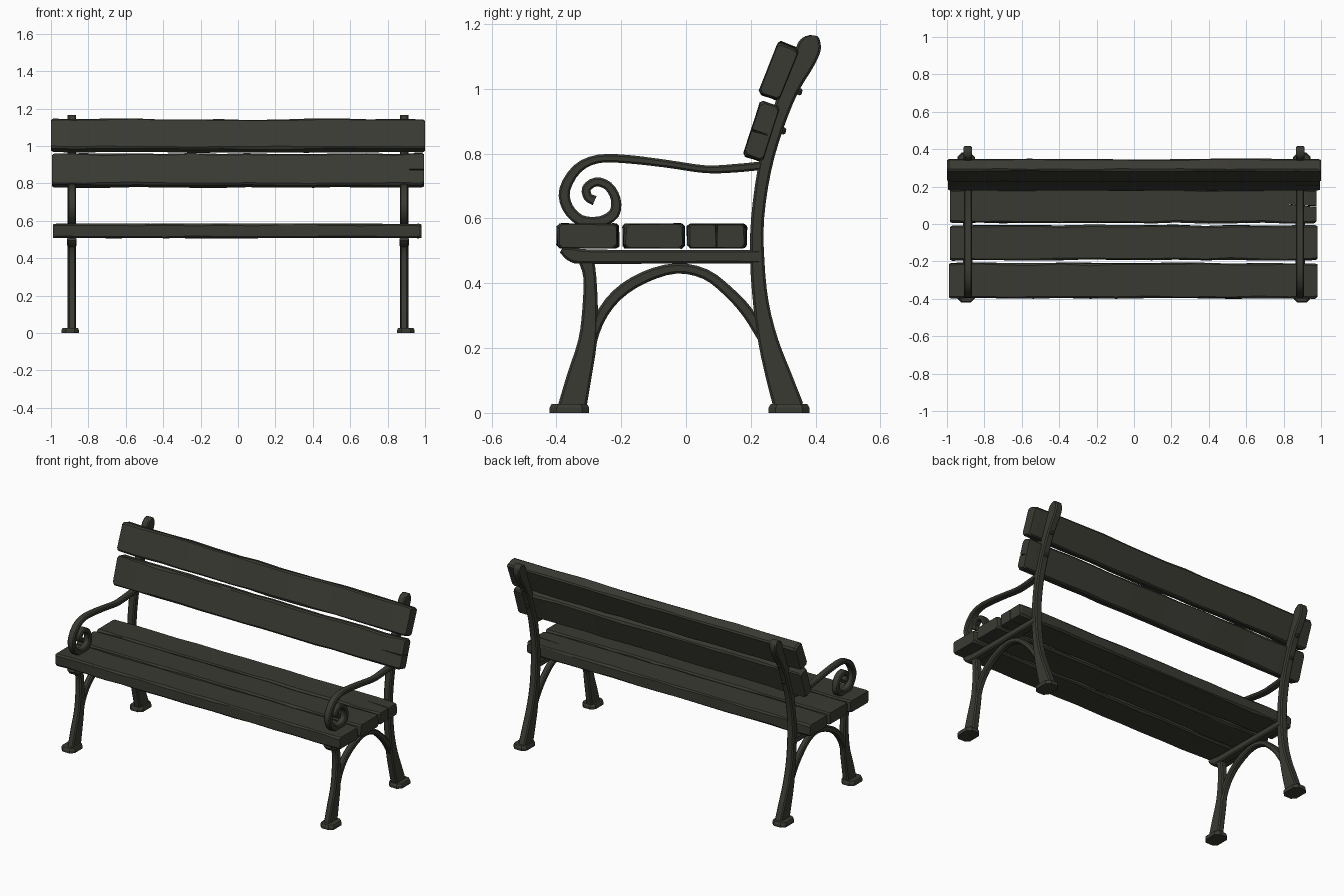
import bpy, bmesh, math, random
from mathutils import Vector

if "Cube" in bpy.data.objects:
    bpy.data.objects.remove(bpy.data.objects["Cube"])

random.seed(4)
SIDE = 0.888  # distance of each iron frame from the centre

dark = bpy.data.materials.new("dark olive grey")
dark.diffuse_color = (0.042, 0.042, 0.033, 1)
dark.use_nodes = True
dark.node_tree.nodes["Principled BSDF"].inputs["Base Color"].default_value = dark.diffuse_color


def make_object(name, bm, mirror=False, smooth=None):
    bmesh.ops.recalc_face_normals(bm, faces=bm.faces)
    me = bpy.data.meshes.new(name)
    bm.to_mesh(me)
    bm.free()
    me.materials.append(dark)
    ob = bpy.data.objects.new(name, me)
    bpy.context.collection.objects.link(ob)
    if smooth:
        bpy.context.view_layer.objects.active = ob
        ob.select_set(True)
        bpy.ops.object.shade_smooth_by_angle(angle=math.radians(smooth))
        ob.select_set(False)
    if mirror:
        ob.modifiers.new("Mirror", 'MIRROR')
    return ob


def loft(bm, rings):
    """Skin a list of equal rings and close both ends."""
    vs = [[bm.verts.new(p) for p in r] for r in rings]
    n = len(vs[0])
    for a, b in zip(vs, vs[1:]):
        for i in range(n):
            bm.faces.new((a[i], a[(i + 1) % n], b[(i + 1) % n], b[i]))
    bm.faces.new(vs[0])
    bm.faces.new(vs[-1])


def section(w, t, c):
    """Chamfered rectangle, w by t."""
    a, b = w / 2, t / 2
    return [(-a + c, -b), (a - c, -b), (a, -b + c), (a, b - c),
            (a - c, b), (-a + c, b), (-a, b - c), (-a, -b + c)]


def spline(pts, sub):
    """Smooth curve through points of (y, z, width)."""
    p = [Vector(q) for q in pts]
    p = [2 * p[0] - p[1]] + p + [2 * p[-1] - p[-2]]
    out = []
    for i in range(1, len(p) - 2):
        a, b, c, d = p[i - 1:i + 3]
        for s in range(sub):
            t = s / sub
            out.append(0.5 * (2 * b + (c - a) * t + (2 * a - 5 * b + 4 * c - d) * t * t
                              + (3 * b - a - 3 * c + d) * t ** 3))
    return out + [p[-2]]


def iron_bar(name, pts, thick, sub=3, chamfer=0.007):
    """Flat iron bar swept along a side-view path, on both frames."""
    path = spline(pts, sub)
    rings = []
    for i, q in enumerate(path):
        d = path[min(i + 1, len(path) - 1)] - path[max(i - 1, 0)]
        d = Vector((d.x, d.y)).normalized()
        rings.append([(SIDE + t, q.x - d.y * w, q.y + d.x * w)
                      for w, t in section(q.z, thick, chamfer)])
    bm = bmesh.new()
    loft(bm, rings)
    return make_object(name, bm, True, 35)


# Iron frames: legs, post, rail, brace and scrolled arm
iron_bar("front_leg", [(-0.352, 0.015, 0.088), (-0.33, 0.11, 0.076), (-0.304, 0.22, 0.058),
                       (-0.296, 0.32, 0.048), (-0.297, 0.42, 0.04), (-0.31, 0.48, 0.05)], 0.04)
iron_bar("back_leg_and_post",
         [(0.318, 0.015, 0.092), (0.287, 0.11, 0.08), (0.254, 0.22, 0.062),
          (0.231, 0.34, 0.048), (0.22, 0.47, 0.044), (0.221, 0.6, 0.04), (0.242, 0.75, 0.042),
          (0.276, 0.88, 0.048), (0.32, 1.0, 0.056), (0.36, 1.08, 0.07),
          (0.381, 1.13, 0.074), (0.391, 1.155, 0.048), (0.393, 1.165, 0.022)], 0.046)
iron_bar("seat_rail", [(-0.385, 0.503, 0.018), (-0.35, 0.488, 0.046), (-0.29, 0.482, 0.044),
                       (0.0, 0.482, 0.042), (0.225, 0.482, 0.042)], 0.05)
iron_bar("arched_brace", [(-0.304, 0.17, 0.03), (-0.272, 0.28, 0.034), (-0.215, 0.362, 0.036),
                          (-0.13, 0.418, 0.036), (-0.03, 0.446, 0.032), (0.06, 0.428, 0.032),
                          (0.13, 0.375, 0.033), (0.19, 0.31, 0.036), (0.245, 0.22, 0.034)], 0.036)
iron_bar("scrolled_armrest",
         [(0.235, 0.763, 0.026), (0.15, 0.755, 0.026), (0.06, 0.752, 0.024), (-0.06, 0.769, 0.024),
          (-0.18, 0.783, 0.026), (-0.27, 0.784, 0.026), (-0.335, 0.754, 0.03),
          (-0.374, 0.69, 0.034), (-0.366, 0.635, 0.034), (-0.325, 0.594, 0.034),
          (-0.265, 0.59, 0.034), (-0.222, 0.615, 0.034), (-0.217, 0.66, 0.03),
          (-0.24, 0.7, 0.028), (-0.278, 0.713, 0.028), (-0.307, 0.693, 0.028),
          (-0.302, 0.666, 0.028), (-0.282, 0.655, 0.03)], 0.043, 3, 0.006)

# Foot plates
bm = bmesh.new()
for y, length in ((-0.36, 0.122), (0.318, 0.126)):
    loft(bm, [[(0.897 + a * k, y + b * k, z) for a, b in section(0.092, length, 0.022)]
              for z, k in ((0, 1), (0.016, 1), (0.027, 0.9))])
make_object("foot_plates", bm, True)

# Bolts on the back of the posts
bm = bmesh.new()
for y, z in ((0.346, 0.993), (0.296, 0.872)):
    rings = []
    for d, r in ((-0.012, 0.012), (0.007, 0.012), (0.012, 0.007)):
        rings.append([(SIDE + r * math.cos(k * math.pi / 3), y + d + 0.3 * r * math.sin(k * math.pi / 3),
                       z - 0.35 * d + r * math.sin(k * math.pi / 3)) for k in range(6)])
    loft(bm, rings)
make_object("post_bolts", bm, True)


def plank(name, x0, x1, y, z, w, t, lean=0.0):
    """Hand-hewn board: w across, t thick, leaned about x."""
    ca, sa = math.cos(lean), math.sin(lean)
    n = 13
    rings = []
    for i in range(n + 1):
        end = i in (0, n)
        x = x0 + (x1 - x0) * i / n
        if 0 < i < n:
            x += random.uniform(-0.03, 0.03)
        stations = [(x, 0.93 if end else 1)]
        if i == 0:
            stations.append((x + 0.012, 1))
        elif i == n:
            stations.insert(0, (x - 0.012, 1))
        wob = random.uniform(-0.003, 0.003)
        for xs, k in stations:
            ring = []
            for a, b in section(w * k, t * k, random.uniform(0.006, 0.012)):
                a += random.uniform(-0.0025, 0.0025) + wob
                b += random.uniform(-0.0015, 0.0015)
                ring.append((xs, y + a * ca - b * sa, z + a * sa + b * ca))
            rings.append(ring)
    bm = bmesh.new()
    loft(bm, rings)
    return make_object(name, bm, smooth=18)


# Seat boards
plank("seat_board_front", -0.99, 0.98, -0.302, 0.546, 0.188, 0.076)
plank("seat_board_middle", -0.985, 0.98, -0.1, 0.546, 0.186, 0.076)
seat_rear = plank("seat_board_rear", -0.985, 0.975, 0.096, 0.546, 0.18, 0.074)

# Backrest boards
back_low = plank("back_board_lower", -0.995, 0.995, 0.233, 0.868, 0.176, 0.064, math.radians(72))
plank("back_board_upper", -1.0, 1.0, 0.287, 1.055, 0.17, 0.07, math.radians(68.5))


def crack(name, target, tip, mouth, depth, up):
    """Wedge-shaped split cut into a board from its end."""
    tip, mouth, up = Vector(tip), Vector(mouth), Vector(up)
    side = (mouth - tip).cross(up).normalized() * 0.004
    bm = bmesh.new()
    loft(bm, [[tip + up * h, mouth + side * s + up * h, mouth - side * s + up * h]
              for h, s in ((0.03, 1.2), (-depth, 0.4))])
    cutter = make_object(name, bm)
    cutter.hide_render = True
    cutter.hide_viewport = False
    cutter.display_type = 'WIRE'
    m = target.modifiers.new("Split", 'BOOLEAN')
    m.operation = 'DIFFERENCE'
    m.object = cutter
    m.solver = 'EXACT'


# Weathered splits at the board ends
crack("seat_split_cutter", seat_rear, (0.8, 0.105, 0.58), (1.03, 0.09, 0.58), 0.08, (0, 0, 1))
crack("back_split_cutter", back_low, (0.84, 0.2, 0.875), (1.03, 0.205, 0.872), 0.05, (0, -0.95, 0.3))
